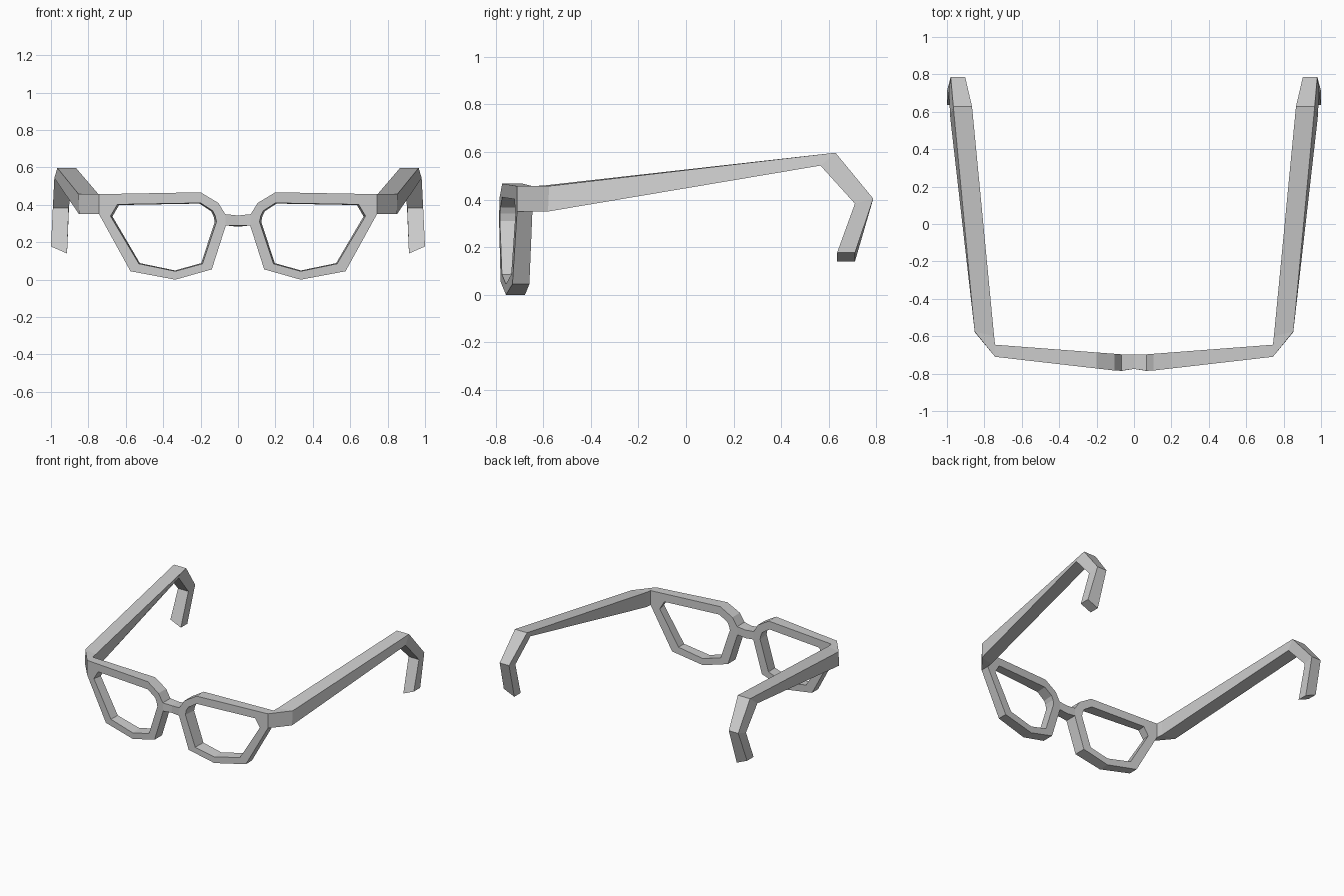
import bpy, bmesh

if "Cube" in bpy.data.objects:
    bpy.data.objects.remove(bpy.data.objects["Cube"])


def loft(name, sections, closed=False, skip=(), caps=(False, False)):
    """Skin equal-length cross-sections, then mirror across x = 0."""
    bm = bmesh.new()
    loops = [[bm.verts.new(p) for p in s] for s in sections]
    n, k = len(loops), len(loops[0])
    for i in range(n if closed else n - 1):
        a, b = loops[i], loops[(i + 1) % n]
        for j in range(k):
            if (i, j) not in skip:
                bm.faces.new((a[j], a[(j + 1) % k], b[(j + 1) % k], b[j]))
    if caps[0]:
        bm.faces.new(loops[0])
    if caps[1]:
        bm.faces.new(loops[-1])
    bmesh.ops.recalc_face_normals(bm, faces=bm.faces)
    mesh = bpy.data.meshes.new(name)
    bm.to_mesh(mesh)
    bm.free()
    ob = bpy.data.objects.new(name, mesh)
    bpy.context.collection.objects.link(ob)
    mod = ob.modifiers.new("Mirror", "MIRROR")
    mod.use_clip = True
    return ob


# The front is gently bowed: depth depends on the distance from the nose
def front_y(x):
    return -0.785 + 0.115 * max(x - 0.09, 0)


def back_y(x):
    return -0.697 + 0.076 * max(x - 0.065, 0)


# Lens rim: matching outer and inner outlines (x, z)
outer = [(.2, .467), (.743, .457), (.743, .35), (.575, .045), (.335, 0),
         (.14, .055), (.065, .29), (.068, .35), (.105, .41)]
inner = [(.2, .41), (.645, .402), (.682, .34), (.53, .085), (.335, .045),
         (.19, .085), (.115, .31), (.122, .342), (.135, .368)]
rim = []
for (ox, oz), (ix, iz) in zip(outer, inner):
    bx, bz = ix + (.38 - ix) * .035, iz + (.25 - iz) * .02
    rim.append([(ox, front_y(ox), oz), (ox, back_y(ox), oz),
                (bx, back_y(bx), bz), (ix, front_y(ix), iz)])
# the outer walls behind the bridge and the hinge are left open
loft("lens_rims", rim, closed=True, skip={(1, 0), (6, 0)})

# Nose bridge
loft("nose_bridge", [
    [(0, -.775, .343), (0, -.697, .343), (0, -.697, .283), (0, -.775, .29)],
    [rim[7][0], rim[7][1], rim[6][1], rim[6][0]]])

# Temple arms: hinge, elbow, ear bend, hook, tip
# each section runs upper inner, upper outer, lower outer, lower inner
loft("temple_arms", [
    [rim[1][1], rim[1][0], rim[2][0], rim[2][1]],
    [(.748, -.60, .459), (.852, -.575, .457), (.85, -.58, .35), (.748, -.60, .35)],
    [(.866, .628, .597), (.966, .628, .597), (.982, .565, .543), (.882, .565, .543)],
    [(.903, .787, .404), (.98, .787, .404), (.99, .71, .383), (.905, .71, .383)],
    [(.914, .71, .14), (1, .71, .177), (1, .635, .177), (.914, .635, .14)],
], caps=(False, True))
